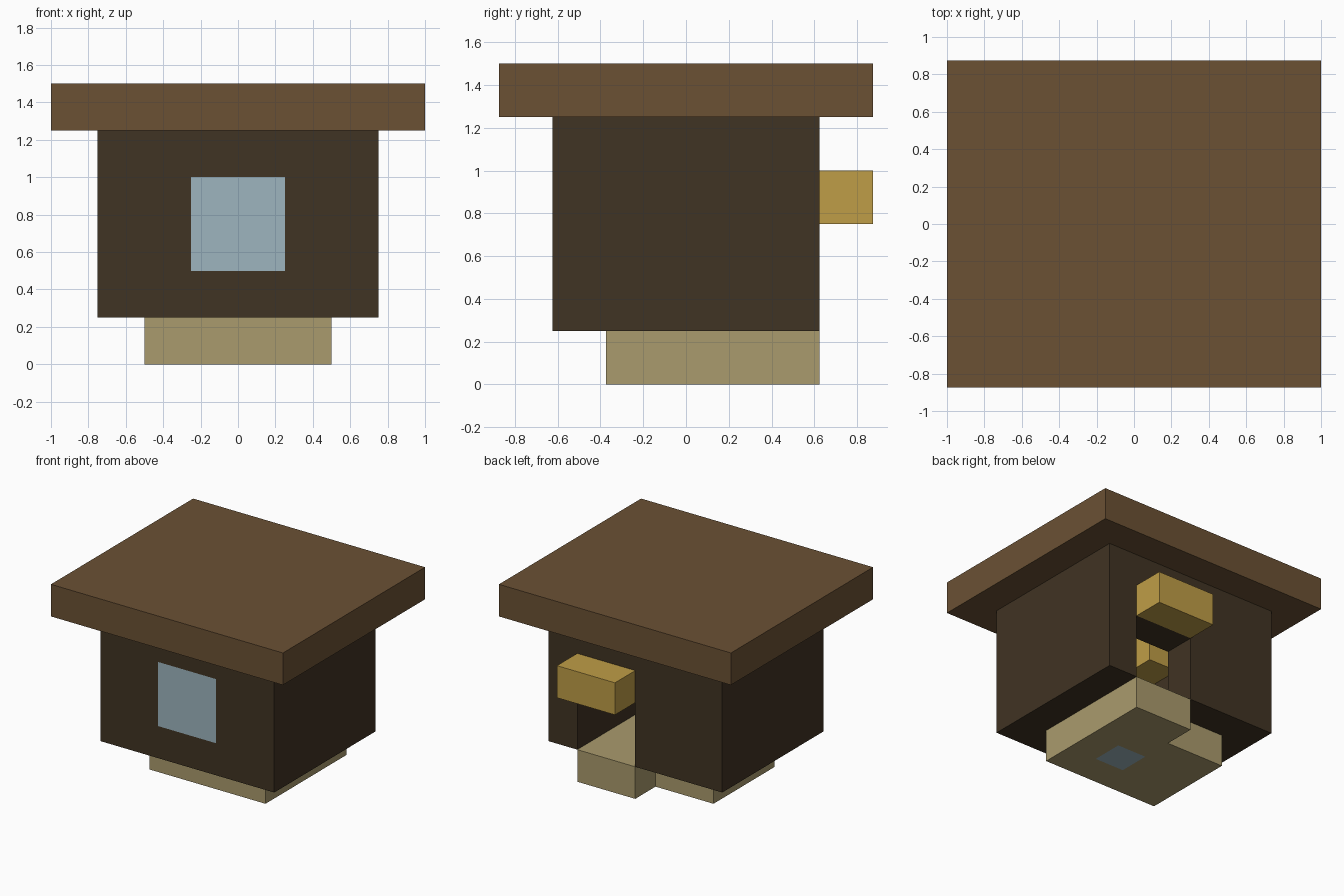
import bpy
import bmesh
from mathutils import Matrix, Vector

default_cube = bpy.data.objects.get("Cube")
if default_cube:
    bpy.data.objects.remove(default_cube, do_unlink=True)


def material(name, hex_colour):
    """Flat material from an sRGB hex string."""
    srgb = [int(hex_colour[i:i + 2], 16) / 255 for i in (0, 2, 4)]
    colour = [((c + 0.055) / 1.055) ** 2.4 for c in srgb] + [1]
    mat = bpy.data.materials.new(name)
    mat.use_nodes = True
    mat.diffuse_color = colour
    shader = mat.node_tree.nodes["Principled BSDF"]
    shader.inputs["Base Color"].default_value = colour
    shader.inputs["Roughness"].default_value = 0.9
    return mat


roof_wood = material("roof wood", "6B5134")
dark_wood = material("dark wood", "403323")
pale_stone = material("pale stone", "AA9B6D")
pale_glass = material("pale glass", "9DB5BF")
lamp_gold = material("lamp gold", "BF9D47")


def box(name, low, high, mat=None):
    """Box between two opposite corners."""
    low, high = Vector(low), Vector(high)
    bm = bmesh.new()
    bmesh.ops.create_cube(bm, size=1, matrix=Matrix.Translation((low + high) / 2)
                          @ Matrix.Diagonal((high - low).to_4d()))
    mesh = bpy.data.meshes.new(name)
    bm.to_mesh(mesh)
    bm.free()
    obj = bpy.data.objects.new(name, mesh)
    bpy.context.collection.objects.link(obj)
    if mat:
        mesh.materials.append(mat)
    return obj


def combine(obj, low, high, operation="DIFFERENCE"):
    """Cut a box out of an object, or join one on."""
    tool = box("cutter", low, high)
    tool.hide_render = True
    mod = obj.modifiers.new("shape", "BOOLEAN")
    mod.operation = operation
    mod.solver = "EXACT"
    mod.object = tool
    bpy.context.view_layer.objects.active = obj
    bpy.ops.object.modifier_apply(modifier=mod.name)
    bpy.data.objects.remove(tool, do_unlink=True)


# Wide flat roof
box("roof", (-1, -0.875, 1.25), (1, 0.875, 1.5), roof_wood)

# Hollow walls with a window opening and a doorway
walls = box("walls", (-0.75, -0.625, 0.25), (0.75, 0.625, 1.25), dark_wood)
combine(walls, (-0.5, -0.375, 0), (0.5, 0.375, 1.5))
combine(walls, (-0.25, -0.8, 0.5), (0.25, -0.3, 1))
combine(walls, (0, 0.3, 0), (0.5, 0.8, 0.75))

# Window pane filling the front opening
box("window", (-0.25, -0.625, 0.5), (0.25, -0.375, 1), pale_glass)

# Floor with a door step and an inset glass tile
floor = box("floor", (-0.5, -0.375, 0), (0.5, 0.375, 0.25), pale_stone)
combine(floor, (0, 0.25, 0), (0.5, 0.625, 0.25), "UNION")
combine(floor, (0, -0.125, -0.1), (0.25, 0.125, 0.4))
box("floor_tile", (0, -0.125, 0), (0.25, 0.125, 0.25), pale_glass)

# Lamps above the door and in the room's ceiling corner
box("door_lamp", (0, 0.625, 0.75), (0.5, 0.875, 1), lamp_gold)
box("room_lamp", (-0.5, -0.375, 1), (-0.25, -0.125, 1.25), lamp_gold)
